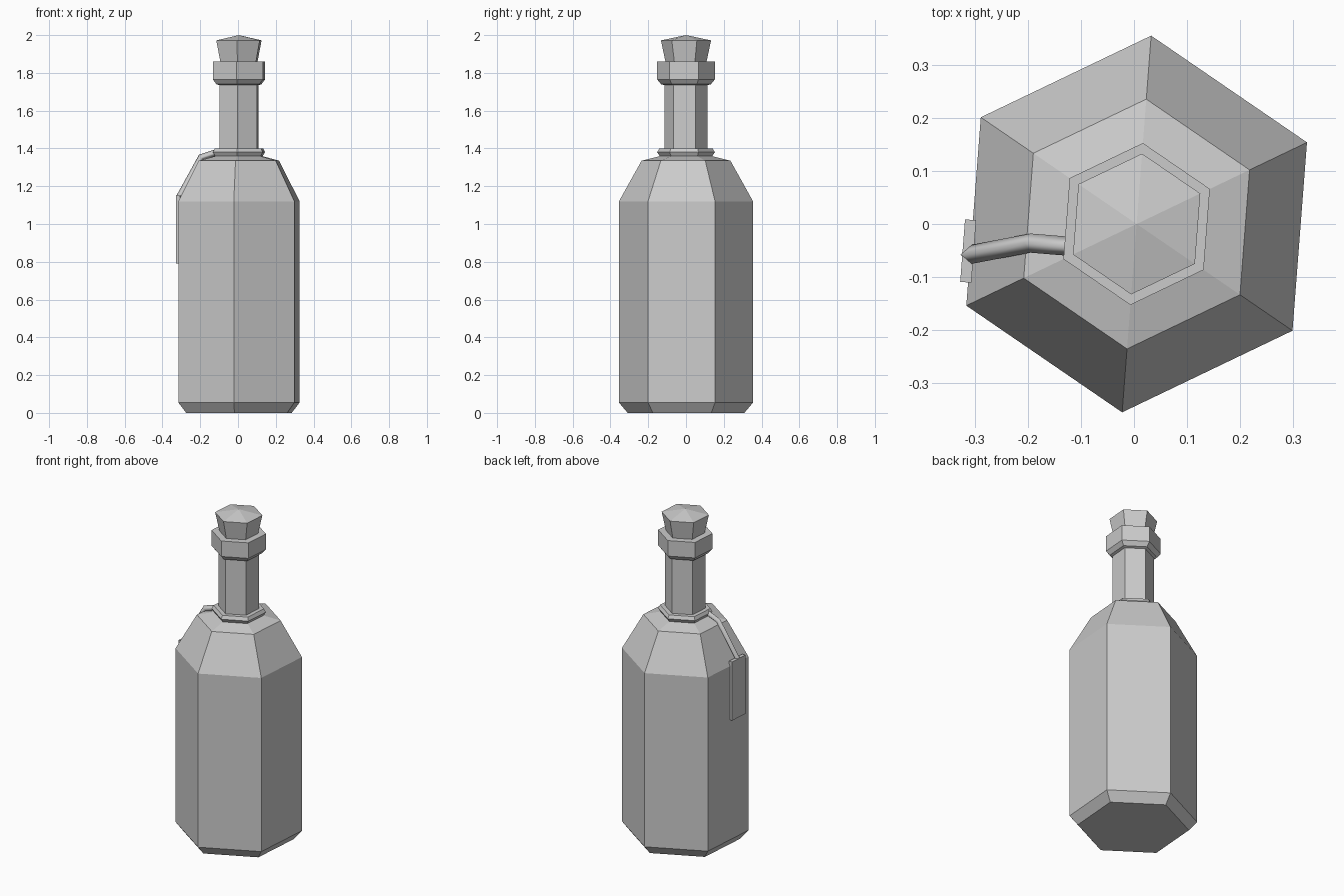
import bpy, bmesh
from math import cos, sin, pi, radians
from mathutils import Matrix

if "Cube" in bpy.data.objects:
    bpy.data.objects.remove(bpy.data.objects["Cube"])

SIDES = 6
PHASE = radians(25.6)
CX = 0.005


def finish(name, bm):
    bmesh.ops.recalc_face_normals(bm, faces=bm.faces[:])
    mesh = bpy.data.meshes.new(name)
    bm.to_mesh(mesh)
    bm.free()
    ob = bpy.data.objects.new(name, mesh)
    bpy.context.collection.objects.link(ob)
    return ob


def hex_lathe(name, profile, closed=False):
    """Six-sided turned solid from (radius, z) points; closed joins last to first."""
    bm = bmesh.new()
    rings = [[bm.verts.new((CX + r * cos(PHASE + 2 * pi * i / SIDES),
                            r * sin(PHASE + 2 * pi * i / SIDES), z))
              for i in range(SIDES)] for r, z in profile]
    pairs = list(zip(rings, rings[1:]))
    if closed:
        pairs.append((rings[-1], rings[0]))
    else:
        bm.faces.new(rings[0])
        bm.faces.new(rings[-1])
    for a, b in pairs:
        for i in range(SIDES):
            j = (i + 1) % SIDES
            bm.faces.new((a[i], a[j], b[j], b[i]))
    # points on the axis collapse to one apex
    bmesh.ops.remove_doubles(bm, verts=bm.verts[:], dist=1e-5)
    return finish(name, bm)


# Bottle body, shoulder, neck and lip
hex_lathe("bottle", [(0.31, 0), (0.356, 0.055), (0.356, 1.12), (0.236, 1.335),
                     (0.115, 1.365), (0.115, 1.735), (0.132, 1.74),
                     (0.153, 1.765), (0.153, 1.86), (0.10, 1.86)])

# Stopper with a shallow pointed top
hex_lathe("cork", [(0.105, 1.84), (0.133, 1.972), (0.0, 2.0)])

# String tied round the base of the neck
hex_lathe("string_loop", [(0.11, 1.36), (0.138, 1.357), (0.153, 1.38),
                          (0.142, 1.40), (0.11, 1.40)], closed=True)

# String hanging down to the tag
curve = bpy.data.curves.new("tag_string", "CURVE")
curve.dimensions = "3D"
curve.bevel_depth = 0.018
curve.bevel_resolution = 0
curve.use_fill_caps = True
path = [(-0.11, -0.043, 1.38), (-0.195, -0.036, 1.353), (-0.311, -0.058, 1.14)]
spline = curve.splines.new("POLY")
spline.points.add(len(path) - 1)
for point, co in zip(spline.points, path):
    point.co = (*co, 1)
bpy.context.collection.objects.link(bpy.data.objects.new("tag_string", curve))

# Thin tag lying against the left side
bm = bmesh.new()
bmesh.ops.create_cube(bm, size=1, matrix=Matrix.Translation((-0.3125, -0.051, 0.97))
                      @ Matrix.Rotation(PHASE - radians(30), 4, "Z")
                      @ Matrix.Diagonal((0.021, 0.118, 0.36, 1)))
finish("tag", bm)
